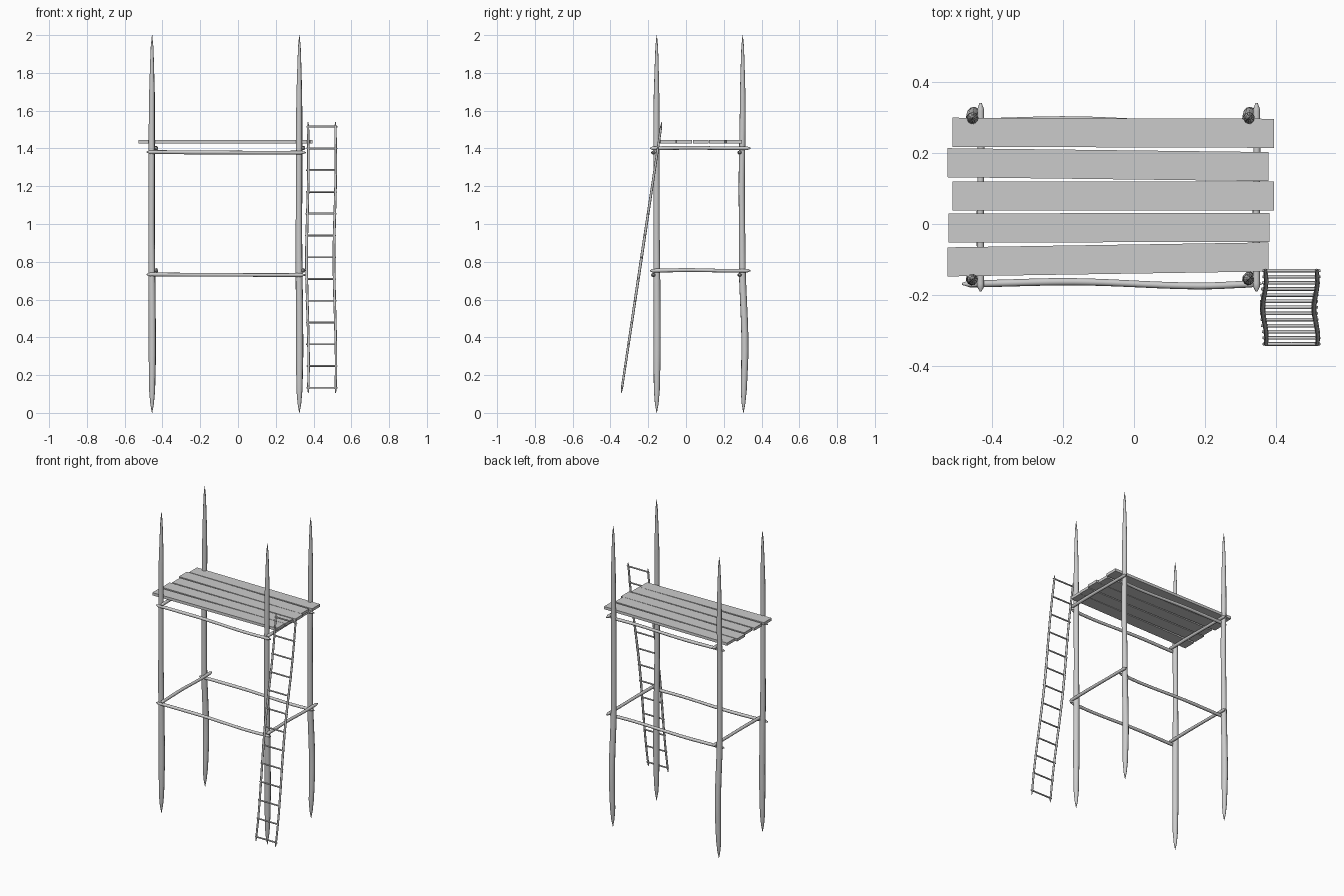
import bpy, bmesh, math
from mathutils import Vector

if "Cube" in bpy.data.objects:
    bpy.data.objects.remove(bpy.data.objects["Cube"])


def stick(name, a, b, radii, bends=((0, (0, 0, 0)), (1, (0, 0, 0))), rings=24, sides=10):
    """Tapered round pole from a to b; radii and sideways bends are keyed by 0..1."""
    a, b = Vector(a), Vector(b)
    axis = (b - a).normalized()
    u = axis.orthogonal().normalized()
    v = axis.cross(u)

    def lerp(keys, t, smooth):
        for (t0, p0), (t1, p1) in zip(keys, keys[1:]):
            if t <= t1:
                f = (t - t0) / (t1 - t0)
                if smooth:
                    f = f * f * (3 - 2 * f)
                    return Vector(p0).lerp(Vector(p1), f)
                return p0 + (p1 - p0) * f
        return Vector(keys[-1][1]) if smooth else keys[-1][1]

    ts = sorted({round(i / rings, 4) for i in range(rings + 1)} | {k[0] for k in radii})
    bm = bmesh.new()
    loops = []
    for t in ts:
        c = a.lerp(b, t) + lerp(bends, t, True)
        r = lerp(radii, t, False)
        loops.append([bm.verts.new(c + r * (math.cos(w) * u + math.sin(w) * v))
                      for w in (2 * math.pi * k / sides for k in range(sides))])
    for l0, l1 in zip(loops, loops[1:]):
        for k in range(sides):
            n = (k + 1) % sides
            bm.faces.new((l0[k], l0[n], l1[n], l1[k]))
    bm.faces.new(loops[0][::-1])
    bm.faces.new(loops[-1])
    return finish(name, bm, True)


def finish(name, bm, smooth=False):
    bmesh.ops.recalc_face_normals(bm, faces=bm.faces)
    me = bpy.data.meshes.new(name)
    bm.to_mesh(me)
    bm.free()
    if smooth:
        for p in me.polygons:
            p.use_smooth = len(p.vertices) == 4
    ob = bpy.data.objects.new(name, me)
    bpy.context.collection.objects.link(ob)
    return ob


# Corner posts, sharpened at both ends and slightly crooked
post_r = [(0, 0.001), (0.025, 0.010), (0.06, 0.016), (0.15, 0.019), (0.35, 0.0185), (0.5, 0.0165),
          (0.72, 0.0165), (0.84, 0.015), (0.92, 0.0105), (0.97, 0.007), (1, 0.001)]
front_bend = ((0, (0, 0, 0)), (0.2, (0.001, 0.002, 0)), (0.5, (-0.003, -0.001, 0)),
              (0.7, (-0.002, -0.002, 0)), (1, (0, 0, 0)))
back_bend = ((0, (0, 0.002, 0)), (0.18, (0.002, 0.010, 0)), (0.4, (-0.002, -0.004, 0)),
             (0.6, (-0.001, -0.007, 0)), (0.8, (0, -0.002, 0)), (1, (0, -0.002, 0)))
for side, x in (("left", -0.455), ("right", 0.325)):
    stick("front_%s_post" % side, (x, -0.155, 0), (x, -0.155, 2), post_r, front_bend)
    stick("back_%s_post" % side, (x, 0.302, 0), (x, 0.302, 2), post_r, back_bend)

# Cross rails tied at two levels
rail_r = [(0, 0.003), (0.025, 0.010), (0.3, 0.0105), (0.6, 0.0095), (0.965, 0.010), (1, 0.003)]
long_bend = ((0, (0, 0, 0.003)), (0.35, (0, 0.006, 0.001)), (0.8, (0, -0.006, 0)), (1, (0, 0, 0)))
short_bend = ((0, (0, 0, 0)), (0.4, (-0.001, 0, 0.003)), (0.75, (0.001, 0, 0)), (1, (0, 0, 0)))
for level, z in (("lower", 0.73), ("upper", 1.378)):
    for side, y in (("front", -0.169), ("back", 0.288)):
        stick("%s_%s_rail" % (level, side), (-0.485, y, z), (0.36, y, z), rail_r, long_bend)
    for side, x in (("left", -0.433), ("right", 0.346)):
        stick("%s_%s_rail" % (level, side), (x, -0.19, z + 0.023), (x, 0.342, z + 0.023),
              rail_r, short_bend)

# Platform planks: x start, y centre at left end, y centre at right end
planks = [(-0.512, 0.259, 0.256), (-0.527, 0.173, 0.162), (-0.512, 0.079, 0.079),
          (-0.524, -0.011, -0.010), (-0.527, -0.107, -0.093)]
for i, (x0, yl, yr) in enumerate(planks):
    bm = bmesh.new()
    bmesh.ops.create_cube(bm, size=1)
    for v in bm.verts:
        f = v.co.x + 0.5
        v.co = (x0 + 0.907 * f, yl + (yr - yl) * f + 0.082 * v.co.y, 1.435 + 0.018 * v.co.z)
    finish("plank_%d" % (i + 1), bm)

# Leaning ladder
bottom, top = Vector((0, -0.343, 0.105)), Vector((0, -0.128, 1.54))
side_r = [(0, 0.002), (0.02, 0.006), (0.5, 0.0075), (0.98, 0.006), (1, 0.002)]
side_bend = ((0, (0, 0, 0)), (0.1, (0.002, 0, 0)), (0.5, (-0.009, 0, 0)), (0.85, (0.001, 0, 0)),
             (1, (-0.001, 0, 0)))
for side, x in (("left", 0.372), ("right", 0.517)):
    off = Vector((x, 0, 0))
    stick("ladder_%s_side" % side, bottom + off, top + off, side_r, side_bend, sides=8)
rung_r = [(0, 0.003), (0.04, 0.005), (0.96, 0.005), (1, 0.003)]
for i in range(13):
    t = (0.133 + 0.1152 * i - bottom.z) / (top.z - bottom.z)
    p = bottom.lerp(top, t)
    sway = -0.008 * math.sin(math.pi * t) ** 2
    stick("ladder_rung_%d" % (i + 1), (0.363 + sway, p.y, p.z), (0.527 + sway, p.y, p.z),
          rung_r, rings=2, sides=8)
